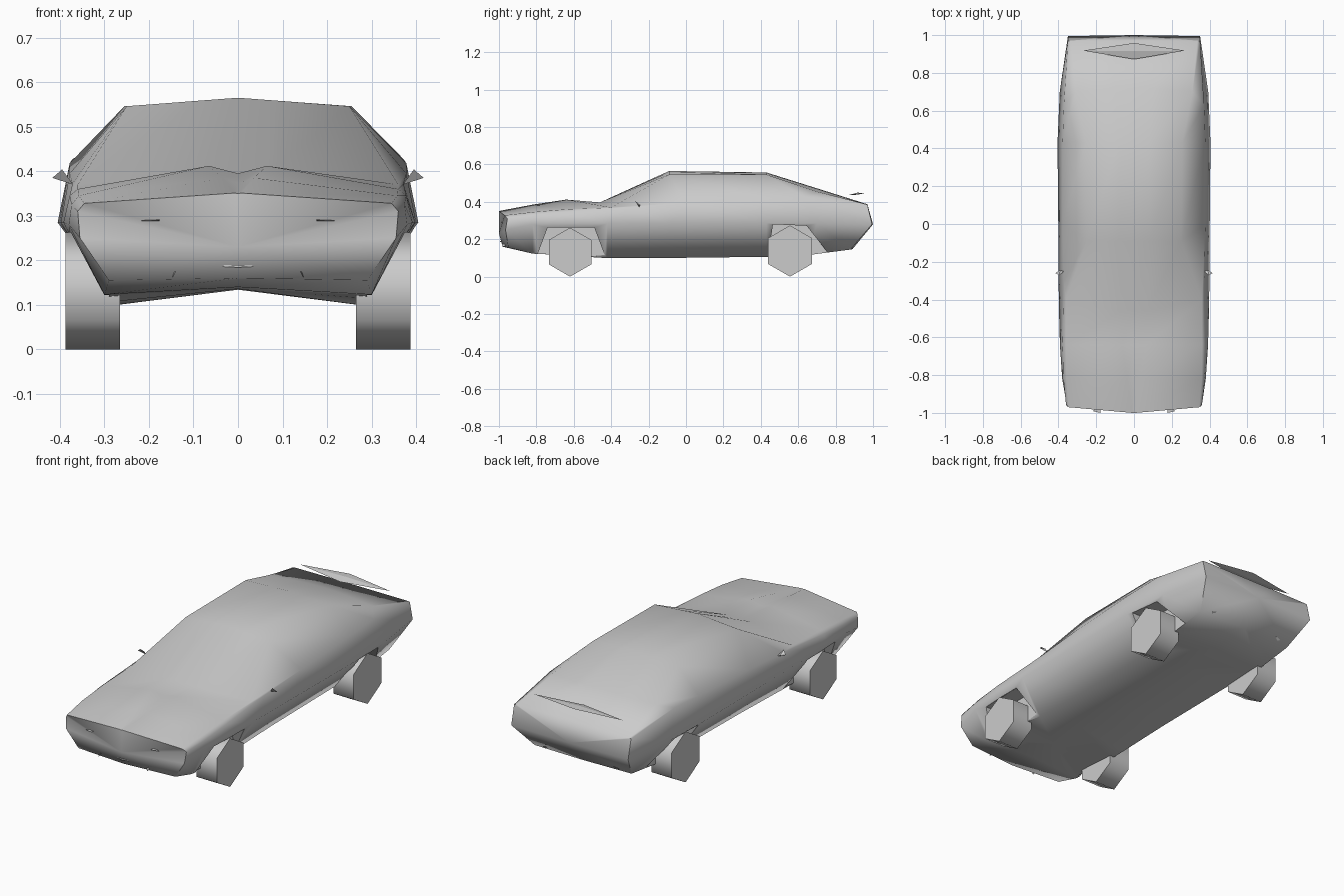
import bpy, bmesh, math

if "Cube" in bpy.data.objects:
    bpy.data.objects.remove(bpy.data.objects["Cube"])


def finish(name, bm, smooth=60):
    bmesh.ops.recalc_face_normals(bm, faces=bm.faces[:])
    me = bpy.data.meshes.new(name)
    bm.to_mesh(me)
    bm.free()
    ob = bpy.data.objects.new(name, me)
    bpy.context.collection.objects.link(ob)
    if smooth:
        bpy.ops.object.select_all(action='DESELECT')
        ob.select_set(True)
        bpy.context.view_layer.objects.active = ob
        bpy.ops.object.shade_smooth_by_angle(angle=math.radians(smooth))
    return ob


def hull(name, pts):
    bm = bmesh.new()
    for p in pts:
        bm.verts.new(p)
    bmesh.ops.convex_hull(bm, input=bm.verts[:])
    return finish(name, bm, 0)


def prism(name, profile, x0, x1, smooth=0):
    # extrude a (y, z) profile along x
    bm = bmesh.new()
    a = [bm.verts.new((x0, y, z)) for y, z in profile]
    b = [bm.verts.new((x1, y, z)) for y, z in profile]
    bm.faces.new(a)
    bm.faces.new(b)
    for i in range(len(a)):
        j = (i + 1) % len(a)
        bm.faces.new((a[i], a[j], b[j], b[i]))
    return finish(name, bm, smooth)


# Body rails running nose to tail, right half
top = [(0, -1, .35), (0, -.82, .372), (0, -.64, .395), (0, -.46, .395),
       (0, -.09, .565), (0, .43, .557), (0, .72, .466), (0, .97, .387)]
ridge = [(.008, -1, .351), (.035, -.82, .385), (.065, -.64, .412), (.07, -.46, .397),
         (.08, -.09, .559), (.08, .43, .553), (.1, .72, .464), (.1, .97, .387)]
shoulder = [(.345, -.97, .328), (.358, -.82, .345), (.36, -.64, .36), (.36, -.4, .37),
            (.25, -.09, .546), (.255, .43, .546), (.31, .7, .455), (.335, .97, .386)]
belt = [(.36, -.955, .31), (.374, -.82, .325), (.378, -.64, .345), (.372, -.3, .372),
        (.378, 0, .395), (.378, .43, .418), (.371, .63, .428), (.35, .97, .384)]
widest = [(.355, -.965, .25), (.38, -.82, .28), (.392, -.64, .285), (.398, -.42, .285),
          (.4, -.09, .285), (.405, .43, .285), (.393, .7, .285), (.35, .995, .28)]
lower = [(.29, -.95, .155), (.3, -.82, .123), (.3, -.64, .113), (.28, -.42, .099),
         (.27, -.09, .1), (.27, .43, .106), (.29, .65, .115), (.29, .88, .145)]
keel = [(0, -.98, .16), (0, -.82, .14), (0, -.64, .136), (0, -.42, .134),
        (0, -.09, .134), (0, .43, .134), (0, .65, .136), (0, .89, .147)]
half = [top, ridge, shoulder, belt, widest, lower, keel]
left = [[(-x, y, z) for x, y, z in r] for r in reversed(half[1:-1])]

bm = bmesh.new()
rails = [[bm.verts.new(p) for p in r] for r in half + left]
n = len(rails)
nose = bm.verts.new((0, -1, .23))
tail = bm.verts.new((0, 1, .28))
for i in range(n):
    a, b = rails[i], rails[(i + 1) % n]
    for k in range(len(top) - 1):
        bm.faces.new((a[k], a[k + 1], b[k + 1], b[k]))
    bm.faces.new((a[0], b[0], nose))
    bm.faces.new((a[-1], b[-1], tail))
body = finish("body", bm, 65)

# Wheels and wheel arch cut-outs
front_arch = [(-.82, .05), (-.74, .262), (-.49, .262), (-.41, .05)]
rear_arch = [(.43, .05), (.465, .28), (.645, .272), (.82, .05)]
axles = [("front", -.62, .131, front_arch), ("rear", .556, .137, rear_arch)]
for s, side in ((1, "right"), (-1, "left")):
    for end, y, r, arch in axles:
        cut = prism(f"{end}_{side}_arch_cutter", arch, s * .29, s * .5)
        cut.hide_render = True
        cut.hide_viewport = True
        mod = body.modifiers.new("arch", 'BOOLEAN')
        mod.operation = 'DIFFERENCE'
        mod.solver = 'EXACT'
        mod.object = cut
        hexagon = [(y + r * math.sin(math.pi / 3 * k), r + r * math.cos(math.pi / 3 * k))
                   for k in range(6)]
        prism(f"{end}_{side}_wheel", hexagon, s * .265, s * .387, 65)

    # Mirrors, headlights, small front fins, rear reflectors
    hull(f"{side}_mirror", [(s * .37, -.25, .37), (s * .417, -.26, .385),
                            (s * .395, -.272, .404), (s * .392, -.245, .383)])
    hull(f"{side}_headlight", [(s * .175, -.965, .293), (s * .175, -.965, .286),
                               (s * .22, -.99, .289), (s * .178, -1, .29)])
    hull(f"{side}_front_fin", [(s * .14, -.985, .175), (s * .147, -.985, .16),
                               (s * .147, -.955, .165), (s * .144, -.96, .175)])
    hull(f"{side}_rear_reflector", [(s * .2, .86, .155), (s * .23, .9, .16),
                                    (s * .2, .905, .168), (s * .21, .88, .15)])

# Front lip and floating rear spoiler
hull("front_lip", [(-.08, -.97, .188), (.08, -.97, .188), (0, -.995, .19), (0, -.995, .184)])
hull("rear_spoiler", [(-.27, .918, .441), (.27, .918, .441), (0, .958, .447),
                      (0, .872, .437), (0, .915, .449), (0, .915, .438)])
